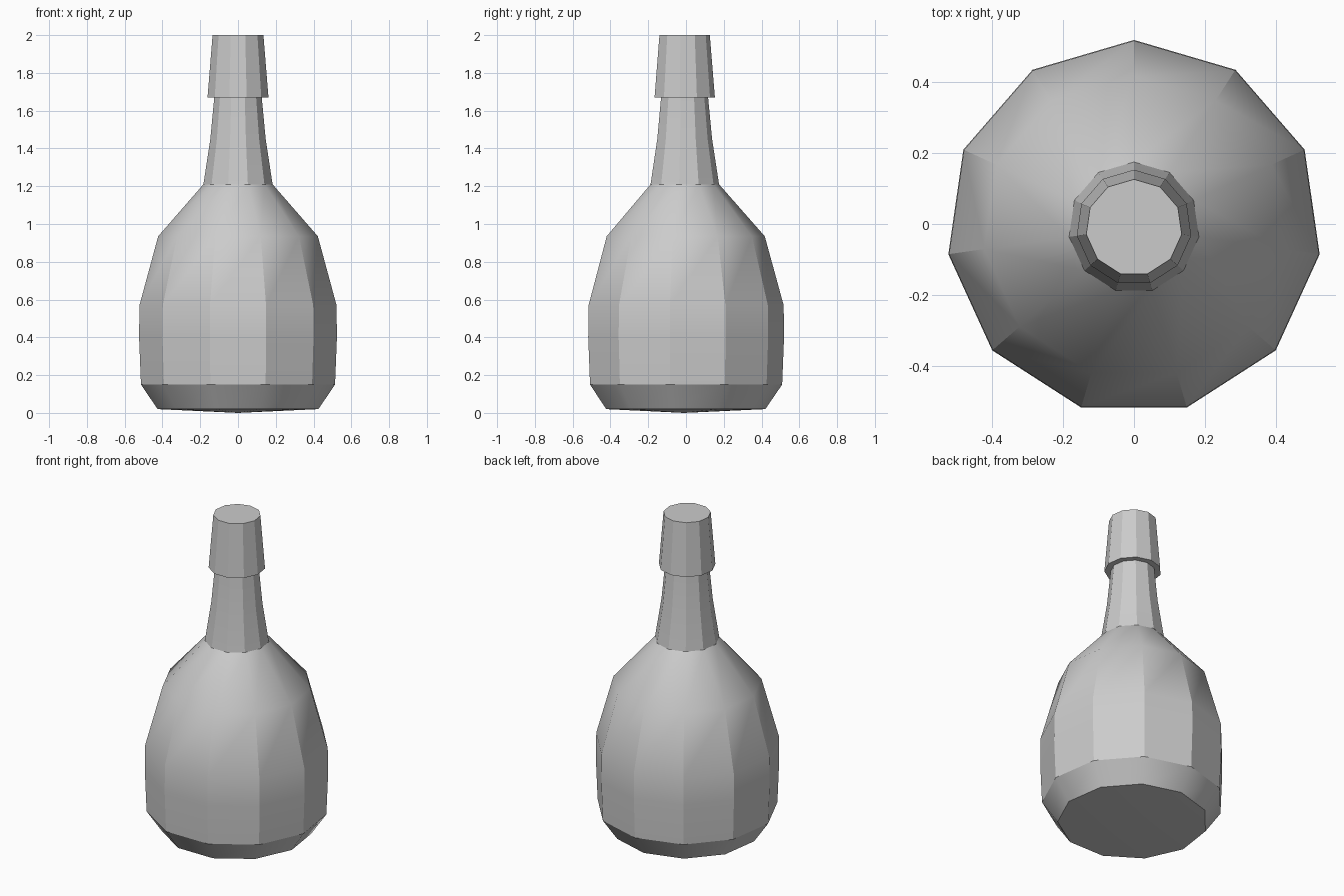
import bpy, bmesh
from math import sin, cos, tau, radians

if "Cube" in bpy.data.objects:
    bpy.data.objects.remove(bpy.data.objects["Cube"])

SIDES = 11
CY = -0.01  # axis offset so the odd-sided outline is centred in y


def lathe(name, profile):
    """Revolve (radius, z) points around the axis; radius 0 makes a pole."""
    bm = bmesh.new()
    rings = []
    for r, z in profile:
        n = SIDES if r else 1
        rings.append([bm.verts.new((r * sin(tau * i / SIDES),
                                    CY + r * cos(tau * i / SIDES), z))
                      for i in range(n)])
    for a, b in zip(rings, rings[1:]):
        for i in range(SIDES):
            j = (i + 1) % SIDES
            loop = []
            for v in (a[i % len(a)], a[j % len(a)], b[j % len(b)], b[i % len(b)]):
                if v not in loop:
                    loop.append(v)
            bm.faces.new(loop[::-1])
    # consistent outward direction: clockwise ring order is reversed above
    mesh = bpy.data.meshes.new(name)
    bm.to_mesh(mesh)
    bm.free()
    ob = bpy.data.objects.new(name, mesh)
    bpy.context.collection.objects.link(ob)
    bpy.ops.object.select_all(action='DESELECT')
    ob.select_set(True)
    bpy.context.view_layer.objects.active = ob
    bpy.ops.object.shade_smooth_by_angle(angle=radians(30))
    return ob


# Bottle: shallow pointed base, bevelled foot, round belly, shoulder and neck
lathe("bottle_body", [(0, 0), (0.43, 0.02), (0.519, 0.15), (0.529, 0.40),
                      (0.527, 0.57), (0.427, 0.935), (0.185, 1.21),
                      (0.148, 1.45), (0.127, 1.67)])

# Cap: stepped underside, tapered wall, flat top
lathe("bottle_cap", [(0.127, 1.67), (0.163, 1.67), (0.136, 2.0), (0, 2.0)])
